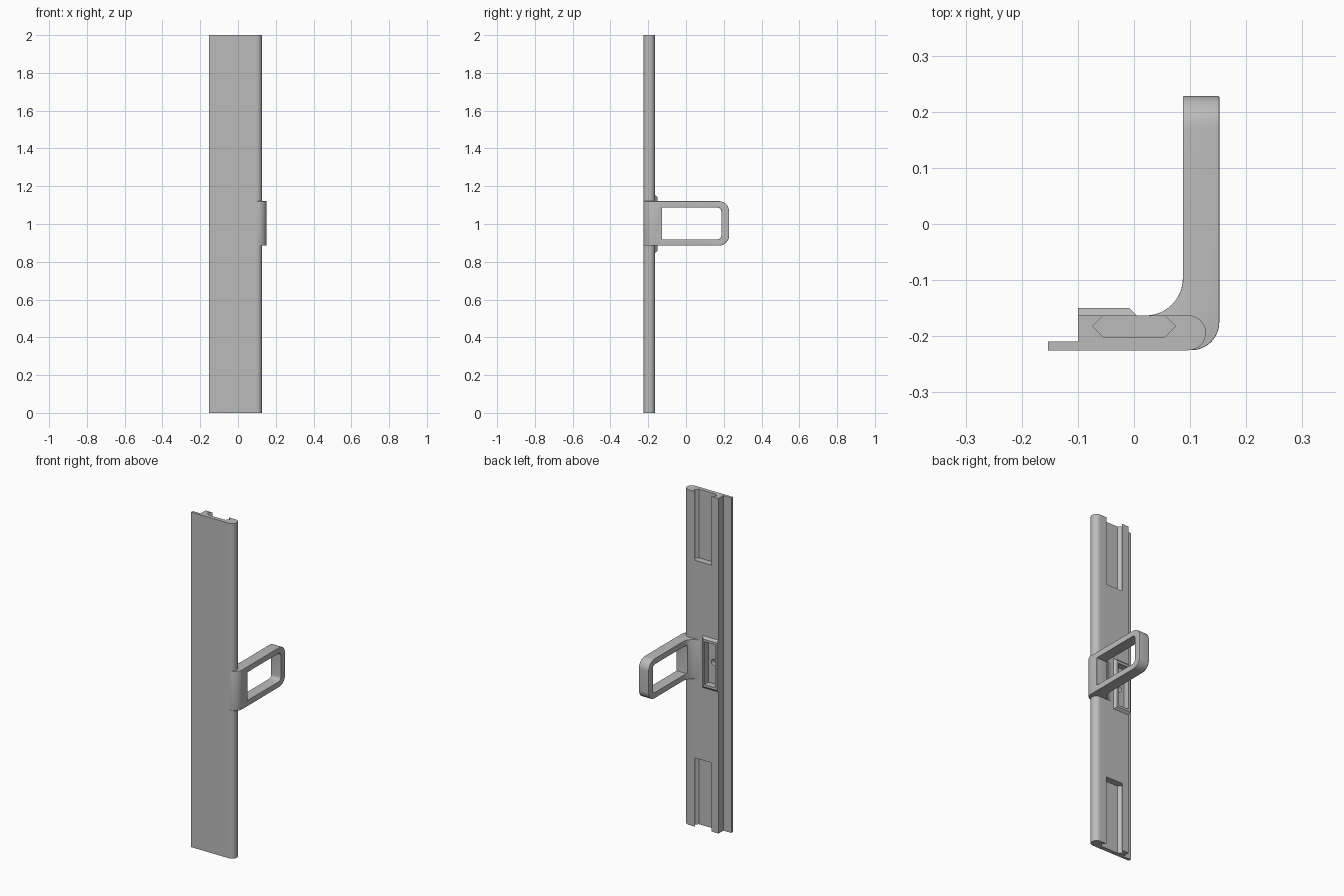
import bpy, bmesh, math
from mathutils import Vector

if "Cube" in bpy.data.objects:
    bpy.data.objects.remove(bpy.data.objects["Cube"], do_unlink=True)

grey = bpy.data.materials.new("plain grey")
grey.use_nodes = True
colour = (0.5, 0.5, 0.5, 1)
grey.diffuse_color = colour
grey.node_tree.nodes["Principled BSDF"].inputs["Base Color"].default_value = colour


def arc(cx, cy, r, start, end, steps=12):
    angles = [math.radians(start + (end - start) * i / steps) for i in range(steps + 1)]
    return [(cx + r * math.cos(a), cy + r * math.sin(a)) for a in angles]


def round_rect(x0, x1, y0, y1, r):
    return (arc(x1 - r, y0 + r, r, -90, 0) + arc(x1 - r, y1 - r, r, 0, 90)
            + arc(x0 + r, y1 - r, r, 90, 180) + arc(x0 + r, y0 + r, r, 180, 270))


def prism(name, outline, axis, low, high):
    """Extrude a closed outline along one axis."""
    place = {"x": lambda a, b: (low, a, b),
             "y": lambda a, b: (a, low, b),
             "z": lambda a, b: (a, b, low)}[axis]
    step = Vector([(high - low) * (axis == k) for k in "xyz"])
    bm = bmesh.new()
    face = bm.faces.new([bm.verts.new(place(*p)) for p in outline])
    side = bmesh.ops.extrude_face_region(bm, geom=[face])
    verts = [v for v in side["geom"] if isinstance(v, bmesh.types.BMVert)]
    bmesh.ops.translate(bm, verts=verts, vec=step)
    bmesh.ops.recalc_face_normals(bm, faces=bm.faces)
    mesh = bpy.data.meshes.new(name)
    bm.to_mesh(mesh)
    bm.free()
    mesh.materials.append(grey)
    obj = bpy.data.objects.new(name, mesh)
    bpy.context.collection.objects.link(obj)
    return obj


def box(name, x0, x1, y0, y1, z0, z1):
    return prism(name, [(x0, y0), (x1, y0), (x1, y1), (x0, y1)], "z", z0, z1)


def apply(obj, mod):
    bpy.context.view_layer.objects.active = obj
    bpy.ops.object.modifier_apply(modifier=mod.name)


def combine(obj, other, operation):
    mod = obj.modifiers.new("combine", "BOOLEAN")
    mod.operation, mod.object, mod.solver = operation, other, "EXACT"
    apply(obj, mod)
    bpy.data.objects.remove(other, do_unlink=True)


def smooth(obj):
    bpy.ops.object.select_all(action="DESELECT")
    obj.select_set(True)
    bpy.context.view_layer.objects.active = obj
    bpy.ops.object.shade_smooth_by_angle(angle=math.radians(35))


FRONT, BACK, RIM = -0.225, -0.163, -0.15

# Long rail with a thin flange on one side and a rounded edge on the other
r = (BACK - FRONT) / 2
rail = prism("rail", [(-0.153, FRONT)] + arc(0.097, FRONT + r, r, -90, 90, 20)
             + [(-0.1, BACK), (-0.1, -0.209), (-0.153, -0.209)], "z", 0, 2)

# Raised pad with sloping edges
pad = box("pad", -0.1, 0.005, -0.175, BACK, 0.845, 1.155)
bm = bmesh.new()
bm.from_mesh(pad.data)
top = [f for f in bm.faces if f.normal.y > 0.9]
new = bmesh.ops.extrude_face_region(bm, geom=top)
bmesh.ops.delete(bm, geom=top, context="FACES_ONLY")
for v in [g for g in new["geom"] if isinstance(g, bmesh.types.BMVert)]:
    v.co.y = RIM
    v.co.z += 0.013 if v.co.z < 1 else -0.013
    if v.co.x > 0:
        v.co.x -= 0.013
bmesh.ops.recalc_face_normals(bm, faces=bm.faces)
bm.to_mesh(pad.data)
bm.free()
combine(rail, pad, "UNION")

# Pocket and screw hole in the pad
combine(rail, box("pocket", -0.088, -0.017, -0.188, -0.1, 0.872, 1.128), "DIFFERENCE")
combine(rail, prism("hole", arc(-0.053, 1, 0.018, 0, 345, 23), "y", -0.215, -0.15), "DIFFERENCE")

# Undercut slots at both ends
slot = [(-0.055, BACK), (-0.074, -0.182), (-0.055, -0.201),
        (0.055, -0.201), (0.074, -0.182), (0.055, BACK), (0.055, -0.14), (-0.055, -0.14)]
for low, high in ((-0.1, 0.41), (1.59, 2.1)):
    combine(rail, prism("slot", slot, "z", low, high), "DIFFERENCE")
smooth(rail)

# Bent handle: curved foot, rounded loop end, open window, softened edges
foot = (arc(0.102, -0.175, 0.05, -90, 0)
        + [(0.152, 0.228), (0.087, 0.228)]
        + arc(0.021, -0.097, 0.066, 0, -90)
        + [(0.021, -0.19), (0.102, -0.19)])
handle = prism("handle", foot, "z", 0.885, 1.121)
combine(handle, prism("loop", round_rect(-0.4, 0.228, 0.885, 1.121, 0.055),
                      "x", -0.1, 0.3), "INTERSECT")
window = [(-0.127, 0.919)] + arc(0.167, 0.939, 0.02, -90, 0, 6) \
    + arc(0.167, 1.067, 0.02, 0, 90, 6) + [(-0.127, 1.087)]
combine(handle, prism("window", window, "x", -0.1, 0.3), "DIFFERENCE")
soft = handle.modifiers.new("soft edges", "BEVEL")
soft.width, soft.segments = 0.01, 4
soft.limit_method, soft.angle_limit = "ANGLE", math.radians(40)
apply(handle, soft)
smooth(handle)
